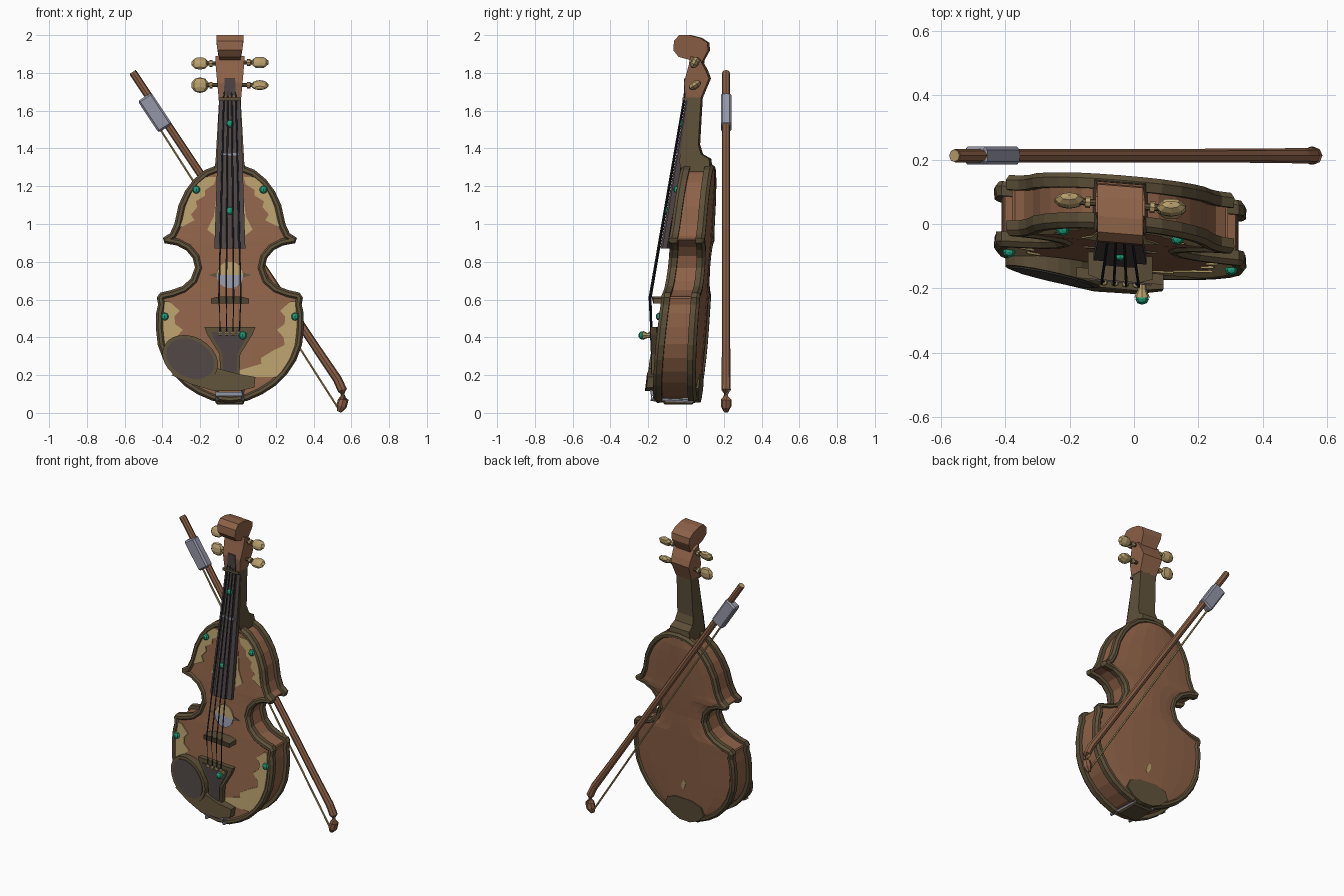
import bpy, bmesh, math
from mathutils import Vector, Matrix

if "Cube" in bpy.data.objects:
    bpy.data.objects.remove(bpy.data.objects["Cube"])

CX = -0.043

def mat(name, rgb):
    m = bpy.data.materials.new(name)
    m.diffuse_color = (*rgb, 1)
    m.use_nodes = True
    m.node_tree.nodes["Principled BSDF"].inputs["Base Color"].default_value = m.diffuse_color
    return m

BROWN = mat("warm brown wood", (0.27, 0.122, 0.064))
OLIVE = mat("dark olive wood", (0.11, 0.08, 0.04))
TAN = mat("tan inlay", (0.47, 0.34, 0.15))
DARK = mat("dark ebony", (0.075, 0.058, 0.057))
METAL = mat("blue grey metal", (0.30, 0.31, 0.39))
JEWEL = mat("green jewel", (0.013, 0.33, 0.18))
BLACK = mat("string black", (0.03, 0.033, 0.045))

def finish(name, bm, m):
    bmesh.ops.recalc_face_normals(bm, faces=bm.faces[:])
    me = bpy.data.meshes.new(name)
    bm.to_mesh(me)
    bm.free()
    me.materials.append(m)
    ob = bpy.data.objects.new(name, me)
    bpy.context.collection.objects.link(ob)
    return ob

# The instrument leans back and is turned slightly
def turn(x): return -0.08 * x
def F(z): return -0.15 + 0.12 * (z - 0.1)
def B(z): return 0.055 + 0.07 * (z - 0.1)
def P(x, y, z): return Vector((CX + x, y + turn(x), z))

def loft(name, rings, m, closed=True, caps=True):
    """Skin a list of equal-length rings; closed joins last ring to first."""
    bm = bmesh.new()
    vs = [[bm.verts.new(p) for p in r] for r in rings]
    n = len(rings[0])
    for i in range(len(vs) if closed else len(vs) - 1):
        a, b = vs[i], vs[(i + 1) % len(vs)]
        for j in range(n):
            k = (j + 1) % n
            bm.faces.new((a[j], a[k], b[k], b[j]))
    if caps and not closed:
        bm.faces.new(vs[0])
        bm.faces.new(vs[-1])
    return finish(name, bm, m)

def plate(name, pts, f0, f1, m):
    """Front-facing plate from x,z points; f0, f1 give front and back depth."""
    return loft(name, [[P(x, f(x, z), z) for x, z in pts] for f in (f0, f1)], m, False)

def side_plate(name, yz, half, m):
    """Side profile extruded across x; half(z) gives the half width."""
    return loft(name, [[P(s * half(z), y, z) for y, z in yz] for s in (-1, 1)], m, False)

def tube(name, path, radii, m, n=8):
    path = [Vector(p) for p in path]
    rings = []
    for i, p in enumerate(path):
        d = path[min(i + 1, len(path) - 1)] - path[max(i - 1, 0)]
        q = d.to_track_quat('Z', 'Y')
        r = radii[i] if isinstance(radii, (list, tuple)) else radii
        rings.append([p + q @ Vector((r * math.cos(2 * math.pi * k / n),
                                      r * math.sin(2 * math.pi * k / n), 0)) for k in range(n)])
    return loft(name, rings, m, False)

def ball(name, c, s, m, rot=0, u=8, v=5):
    bm = bmesh.new()
    bmesh.ops.create_uvsphere(bm, u_segments=u, v_segments=v, radius=1)
    bm.transform(Matrix.Translation(c) @ Matrix.Rotation(rot, 4, 'X') @ Matrix.Diagonal((*s, 1)))
    return finish(name, bm, m)

def box(name, c, s, m, rot=0, bev=0):
    bm = bmesh.new()
    bmesh.ops.create_cube(bm, size=1)
    bm.transform(Matrix.Diagonal((*s, 1)))
    if bev:
        bmesh.ops.bevel(bm, geom=bm.edges[:], offset=bev, segments=1, affect='EDGES')
    bm.transform(Matrix.Translation(c) @ Matrix.Rotation(rot, 4, 'Y'))
    return finish(name, bm, m)

def ellipse(cx, cz, a, b, rot=0, n=24):
    return [(cx + a * math.cos(t) * math.cos(rot) - b * math.sin(t) * math.sin(rot),
             cz + a * math.cos(t) * math.sin(rot) + b * math.sin(t) * math.cos(rot))
            for t in (2 * math.pi * k / n for k in range(n))]

# Body outline: half width and height, bottom to top
HALF = [(0, .055), (.09, .065), (.17, .1), (.24, .145), (.3, .205), (.35, .28), (.38, .36), (.39, .45),
        (.388, .53), (.378, .575), (.385, .61), (.368, .635), (.31, .648), (.25, .67), (.205, .71), (.183, .77),
        (.195, .82), (.23, .862), (.28, .888), (.345, .9), (.353, .925), (.315, .95), (.292, 1.0), (.27, 1.1),
        (.235, 1.175), (.19, 1.235), (.13, 1.285), (.07, 1.308), (0, 1.315)]
LOOP = HALF + [(-x, z) for x, z in HALF[-2:0:-1]]

def half_at(z):
    for (x0, z0), (x1, z1) in zip(HALF, HALF[1:]):
        if z0 <= z <= z1:
            return x0 + (x1 - x0) * (z - z0) / (z1 - z0)
    return 0

def inset(off):
    out, n = [], len(LOOP)
    for i, (x, z) in enumerate(LOOP):
        a, b = Vector(LOOP[i - 1]), Vector(LOOP[(i + 1) % n])
        t = (b - a).normalized()
        out.append((x - t.y * off, z + t.x * off))
    return out

# Ribs
sk = inset(0.022)
loft("body_ribs", [[P(x, F(z) + .015, z) for x, z in sk], [P(x, B(z) - .015, z) for x, z in sk]],
     BROWN, False, False)
# Rims, front and back
SEC = [(0, .034), (-.002, .004), (.010, -.012), (.026, -.012), (.036, 0), (.036, .034)]
for name, f, s in (("front_rim", F, 1), ("back_rim", B, -1)):
    loft(name, [[P(x, f(z) + s * d, z) for x, z in inset(o)] for o, d in SEC], OLIVE)
# Arched front and back plates
S = (-1, -.7, -.35, 0, .35, .7, 1)
for name, f, arch in (("front_plate", F, -.005), ("back_plate", B, .018)):
    bm = bmesh.new()
    rows = []
    for x, z in HALF:
        h, zz = max(x - .02, .004), min(max(z, .075), 1.295)
        k = arch * min(1, x / .2)
        rows.append([bm.verts.new(P(h * s, f(zz) + k * (1 - s * s), zz)) for s in S])
    for a, b in zip(rows, rows[1:]):
        for j in range(len(S) - 1):
            bm.faces.new((a[j], a[j + 1], b[j + 1], b[j]))
    finish(name, bm, BROWN)

# Wavy tan inlays along the rim
def inlay(name, side, zw):
    pts = [(half_at(z) - .035, z) for z, w in zw] + [(half_at(z) - .04 - w, z) for z, w in zw[::-1]]
    plate(name, [(side * x, z) for x, z in pts], lambda x, z: F(z) - .009, lambda x, z: F(z) - .001, TAN)

UP = [(.985, .005), (1.02, .06), (1.05, .035), (1.09, .06), (1.12, .04), (1.15, .075), (1.18, .06),
      (1.21, .085), (1.25, .06)]
LOW = [(.19, .2), (.22, .24), (.26, .13), (.29, .15), (.33, .1), (.36, .05), (.4, .06), (.44, .1),
       (.47, .06), (.51, .055), (.54, .08), (.59, .02)]
for n, s in (("left", -1), ("right", 1)):
    inlay("upper_inlay_" + n, s, UP)
    inlay("lower_inlay_" + n, s, LOW)
    plate("board_inlay_" + n, [(s * x, z) for x, z in ((.07, .93), (.12, .97), (.085, 1.04), (.07, 1.16))],
          lambda x, z: F(z) - .009, lambda x, z: F(z), TAN)
    plate("inlay_spike_" + n, [(s * .06, .715), (s * .115, .73), (s * .06, .745)],
          lambda x, z: F(z) - .009, lambda x, z: F(z), OLIVE)
    # Rim jewels
    for x, z in ((.178, 1.182), (.345, .51)):
        ball("jewel_" + n, P(s * x, F(z) - .014, z), (.021, .018, .021), JEWEL)
# Round emblem, tan above and metal below
disc = ellipse(0, .73, .07, .07)
for n, pts, m in (("emblem_top", disc[:13], TAN), ("emblem_bottom", disc[12:] + disc[:1], METAL)):
    plate(n, pts, lambda x, z: F(z) - .012, lambda x, z: F(z), m)

# Neck, fingerboard, nut
def board(z): return .005 - .168 * (1.67 - z)
side_plate("neck", [(.02, 1.68), (.085, 1.68), (.07, 1.42), (.085, 1.37), (.128, 1.345), (.135, 1.28),
                    (-.01, 1.27), (-.03, 1.33)], lambda z: .056 + .03 * max(0, 1.45 - z) / .18, OLIVE)
plate("fingerboard", [(-.082, .87), (.082, .87), (.056, 1.67), (-.056, 1.67)],
      lambda x, z: board(z) + 1.5 * x * x, lambda x, z: board(z) + .035, DARK)
plate("fingerboard_ridge", [(-.045, .87), (.045, .87), (.032, 1.67), (-.032, 1.67)],
      lambda x, z: board(z) - .003, lambda x, z: board(z) + .02, DARK)
box("nut", P(0, .0, 1.662), (.118, .035, .016), OLIVE)
box("fret_clip", P(0, board(1.37) - .004, 1.37), (.1, .014, .014), METAL)
for z in (1.53, 1.07):
    ball("board_jewel", P(0, board(z) - .006, z), (.021, .014, .021), JEWEL)

# Pegbox and scroll
side_plate("pegbox", [(.0, 1.67), (.085, 1.67), (.127, 1.77), (.112, 1.81), (.08, 1.87), (.03, 1.89), (.02, 1.84),
                      (-.005, 1.75)], lambda z: .06 + .09 * min(max(z - 1.67, 0), .19), BROWN)
side_plate("scroll", [(.085, 1.85), (.122, 1.92), (.118, 1.96), (.08, 1.985), (.02, 2.0), (-.03, 2.0), (-.058, 1.97),
                      (-.062, 1.92), (-.035, 1.885), (.02, 1.87)],
           lambda z: .055 + .016 * min(1, max(0, z - 1.88) / .06), BROWN)
plate("pegbox_slot", [(-.032, 1.68), (.032, 1.68), (.028, 1.77), (-.028, 1.77)],
      lambda x, z: -.008, lambda x, z: .01, DARK)
# Pegs
for s, z, rot, sz in ((-1, 1.85, .5, .036), (1, 1.855, .5, .034), (-1, 1.735, .1, .042), (1, 1.735, 1.0, .036)):
    y = .06
    tube("peg_shaft", [P(s * .06, y, z), P(s * .13, y, z)], .011, OLIVE)
    tube("peg_collar", [P(s * .092, y, z), P(s * .108, y, z)], .018, TAN)
    ball("peg_head", P(s * .158, y, z), (.048, .022, sz), TAN, -rot)

# Bridge
plate("bridge", [(-.1, .578), (.1, .578), (.1, .605), (.06, .616), (-.06, .616), (-.1, .605)],
      lambda x, z: -.185 + 2 * x * x, lambda x, z: F(z) + .005, OLIVE)
# Tailpiece with frame
TP = [(-.135, .455), (.135, .455), (.12, .415), (.055, .31), (.05, .18), (-.05, .18), (-.055, .31), (-.12, .415)]
plate("tailpiece_frame", TP, lambda x, z: -.178, lambda x, z: -.145, OLIVE)
plate("tailpiece_panel", [(x * .72, .33 + (z - .33) * .78) for x, z in TP],
      lambda x, z: -.183, lambda x, z: -.17, DARK)
for i in range(4):
    # Strings and fine tuners
    u = (i - 1.5) / 1.5
    tube("string", [P(u * .022, .0, 1.74), P(u * .032, -.008, 1.67), P(u * .058, -.19, .61),
                    P(u * .05, -.182, .42)], .0042, BLACK, 6)
    ball("string_anchor", P(u * .05, -.186, .42), (.013, .01, .012), TAN, 0, 6, 4)
tube("tuner_stem", [P(.068, -.175, .41), P(.068, -.2, .41), P(.068, -.222, .41)], [.012, .014, .024], TAN)
ball("tuner_jewel", P(.068, -.228, .41), (.022, .018, .022), JEWEL)

# Chin rest
def rest(x, z): return F(z) - .035 - .035 * min(1, max(0, (x + .36) / .3))
cup = ellipse(-.21, .285, .155, .118, -.5)
plate("chin_rest", cup, rest, lambda x, z: F(z) - .006, OLIVE)
plate("chin_rest_cup", ellipse(-.21, .287, .135, .098, -.5), lambda x, z: rest(x, z) - .004,
      lambda x, z: F(z) - .01, DARK)
plate("chin_rest_band", [(-.31, .2), (-.2, .15), (-.08, .115), (.05, .115), (.13, .135), (.135, .19), (.05, .205),
                         (-.08, .24), (-.2, .26)], lambda x, z: rest(x, z) + .3 * max(0, x) ** 1.4,
      lambda x, z: F(z) - .006, OLIVE)
# Chin rest clamp
for s in (-1, 1):
    tube("clamp_bar", [P(s * .068, -.175, .12), P(s * .068, -.18, .072), P(s * .068, .04, .062),
                       P(s * .068, .06, .085)], .01, METAL)
box("clamp_cross_bar", P(0, -.17, .1), (.15, .018, .02), METAL)
box("end_block", P(0, -.04, .058), (.15, .16, .028), OLIVE, 0, .008)
# Back end plate and tan knot
plate("back_end_plate", [(-.15, .13), (-.1, .08), (-.04, .055), (.04, .055), (.1, .08), (.15, .13), (.13, .18),
                         (.06, .205), (-.06, .205), (-.13, .18)],
      lambda x, z: B(z) - .01, lambda x, z: B(z) + .022, OLIVE)
plate("back_knot", ellipse(0, .3, .014, .035, .3, 8), lambda x, z: B(z) + .01, lambda x, z: B(z) + .02, TAN)

# Bow
BY = .212
tube("bow_stick", [(-.555, BY, 1.80), (0, BY, .968), (.4, BY, .365), (.525, BY, .18), (.553, BY, .12), (.557, BY, .07),
                   (.548, BY, .035), (.535, BY, .006)], [.021, .021, .022, .024, .025, .028, .028, .012], BROWN)
tube("bow_end_cap", [(-.558, BY, 1.805), (-.554, BY, 1.799)], .019, TAN)
box("bow_frog", (-.44, BY, 1.59), (.085, .056, .2), METAL, -.585, .01)
tube("bow_hair", [(-.43, BY, 1.53), (.53, BY, .025)], .006, TAN, 6)
